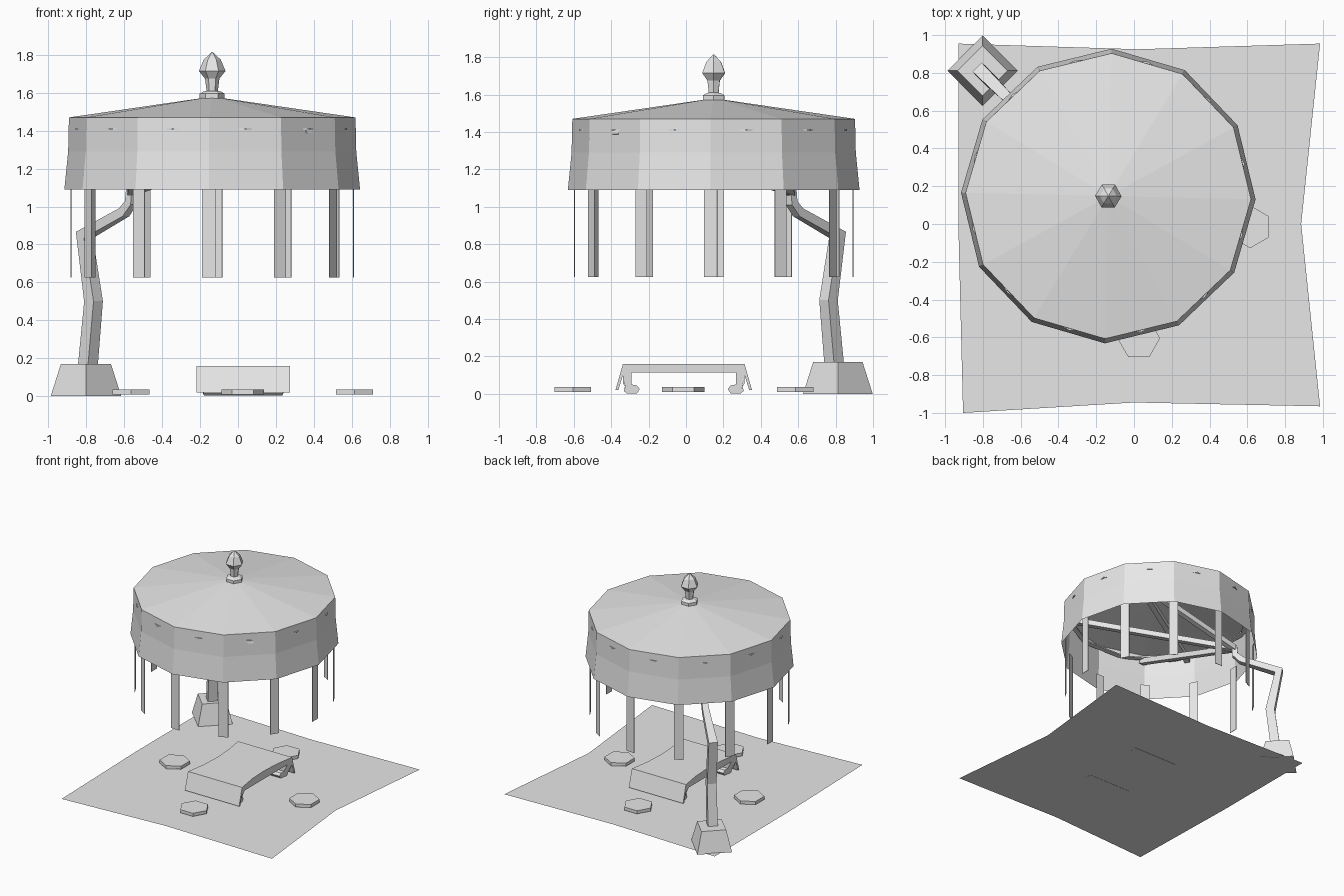
import bpy, bmesh
from math import sin, cos, pi, radians
from mathutils import Vector

old = bpy.data.objects.get("Cube")
if old:
    bpy.data.objects.remove(old, do_unlink=True)

# One plain grey for everything
grey = bpy.data.materials.new("light grey")
grey.use_nodes = True
colour = (0.8, 0.8, 0.8, 1)
grey.diffuse_color = colour
grey.node_tree.nodes["Principled BSDF"].inputs["Base Color"].default_value = colour

CENTRE = Vector((-0.136, 0.148, 0))
PHASE = radians(-1.3)
STEP = pi / 6


def finish(name, bm, closed=True):
    if closed:
        bmesh.ops.recalc_face_normals(bm, faces=bm.faces)
    mesh = bpy.data.meshes.new(name)
    bm.to_mesh(mesh)
    bm.free()
    mesh.materials.append(grey)
    obj = bpy.data.objects.new(name, mesh)
    bpy.context.collection.objects.link(obj)
    return obj


def loft(name, rings, caps=True, loop=False):
    """Skin equal-length rings of points into one surface."""
    bm = bmesh.new()
    rows = [[bm.verts.new(p) for p in ring] for ring in rings]
    pairs = list(zip(rows, rows[1:])) + ([(rows[-1], rows[0])] if loop else [])
    for a, b in pairs:
        for i in range(len(a)):
            j = (i + 1) % len(a)
            bm.faces.new((a[i], a[j], b[j], b[i]))
    if caps and not loop:
        bm.faces.new(rows[0][::-1])
        bm.faces.new(rows[-1])
    return finish(name, bm)


def ngon(centre, r, z, sides, phase=0):
    return [Vector((centre.x + r * cos(phase + 2 * pi * i / sides),
                    centre.y + r * sin(phase + 2 * pi * i / sides), z))
            for i in range(sides)]


def turned(name, centre, profile, sides, phase=0, caps=True):
    return loft(name, [ngon(centre, r, z, sides, phase) for r, z in profile], caps)


def bar(name, points, widths):
    """Square bar following a path that lies in one upright plane."""
    points = [Vector(p) for p in points]
    run = points[-1] - points[0]
    side = Vector((-run.y, run.x, 0)).normalized()
    rings = []
    for i, (p, w) in enumerate(zip(points, widths)):
        before = (p - points[max(i - 1, 0)]).normalized()
        after = (points[min(i + 1, len(points) - 1)] - p).normalized()
        up = side.cross(before + after).normalized()
        rings.append([p + w * (a * side + b * up)
                      for a, b in ((1, 1), (-1, 1), (-1, -1), (1, -1))])
    return loft(name, rings)


# Ground sheet with gently pulled edges
bm = bmesh.new()
outline = [(-0.93, 0.955), (-0.93, 0), (-0.905, -1), (0, -0.945),
           (0.985, -0.965), (0.885, 0), (0.985, 0.955), (0.02, 0.925)]
bm.faces.new([bm.verts.new((x, y, 0.004)) for x, y in outline])
finish("ground_sheet", bm, closed=False)

# Canopy: flared skirt and shallow roof
turned("canopy_skirt", CENTRE, [(0.78, 1.09), (0.76, 1.29), (0.756, 1.47)],
       12, PHASE, caps=False)
bm = bmesh.new()
apex = bm.verts.new((CENTRE.x, CENTRE.y, 1.58))
rim = [bm.verts.new(p) for p in ngon(CENTRE, 0.756, 1.47, 12, PHASE)]
for i in range(12):
    bm.faces.new((rim[i], rim[(i + 1) % 12], apex))
finish("canopy_roof", bm, closed=False)

# Hoop whose corners just show through the skirt panels
hoop_phase = PHASE + STEP / 2
loft("canopy_hoop", [ngon(CENTRE, r, z, 12, hoop_phase)
                     for r, z in ((0.741, 1.405), (0.741, 1.415),
                                  (0.70, 1.415), (0.70, 1.405))], loop=True)

# Finial
turned("finial", CENTRE,
       [(0.066, 1.565), (0.066, 1.595), (0.05, 1.605), (0.03, 1.61),
        (0.038, 1.675), (0.07, 1.715), (0.045, 1.775), (0.002, 1.815)], 6, PHASE)

# Hanging strips below the skirt corners
for i in range(12):
    a = PHASE + i * STEP
    out = Vector((cos(a), sin(a), 0))
    across = Vector((-sin(a), cos(a), 0))
    corners = [CENTRE + out * r + across * w
               for r, w in ((0.743, -0.036), (0.747, -0.036),
                            (0.747, 0.036), (0.743, 0.036))]
    loft("hanging_strip_%d" % (i + 1),
         [[c + Vector((0, 0, z)) for c in corners] for z in (0.625, 1.2)])

# Post foot, bent post and struts
foot = Vector((-0.802, 0.812, 0))
turned("post_foot", foot, [(0.186, 0), (0.132, 0.17)], 4)
path = [(0.792, 0.16), (0.762, 0.5), (0.81, 0.85), (0.6, 0.97),
        (0.565, 1.02), (0.562, 1.1)]
bar("bent_post", [(-t, t, z) for t, z in path],
    [0.037, 0.035, 0.034, 0.025, 0.023, 0.02])
post_top = (-0.562, 0.562, 1.08)
for name, end in (("long_strut", (0.375, -0.375, 1.41)),
                  ("back_strut", (0.49, 0.49, 1.4)),
                  ("front_strut", (-0.49, -0.49, 1.4))):
    bar(name, [post_top, end], [0.022, 0.022])
bar("cross_beam", [(0.46, 0.53, 1.4), (-0.75, -0.24, 1.4)], [0.022, 0.022])

# Low table: bent sheet with curled feet, waisted along its sides
half = [(0.325, 0.16), (0.365, 0.02), (0.35, 0.02), (0.325, 0.1),
        (0.325, 0.055), (0.315, 0.04), (0.32, 0.015), (0.305, 0.003), (0.25, 0.003),
        (0.235, 0.025), (0.25, 0.045), (0.28, 0.05), (0.28, 0.115)]
top_in = [(0.14, 0.115), (0, 0.115)]
right = half + top_in
profile = [(0, 0.16), (0.16, 0.16)] + right
profile += [(-y, z) for y, z in reversed(right[:-1])] + [(-0.16, 0.16)]


def table_half_width(y, z):
    waist = 0.035 * max(0, 1 - (y / 0.33) ** 2)
    inset = 0.035 if abs(y) < 0.326 and z < 0.06 else 0
    return 0.247 - waist - inset


loft("low_table", [[Vector((0.027 + s * table_half_width(y, z), y - 0.012, z))
                    for y, z in profile] for s in (-1, 1)])

# Four six-sided seat pads around the table
for i, (name, x, y) in enumerate((("left_pad", 0.615, -0.015), ("back_pad", 0.025, 0.585),
                                  ("right_pad", -0.565, -0.015), ("front_pad", 0.025, -0.605))):
    turned(name, Vector((x, y, 0)), [(0.113, 0.01), (0.113, 0.036)], 6,
           pi / 2 * (i + 1))
